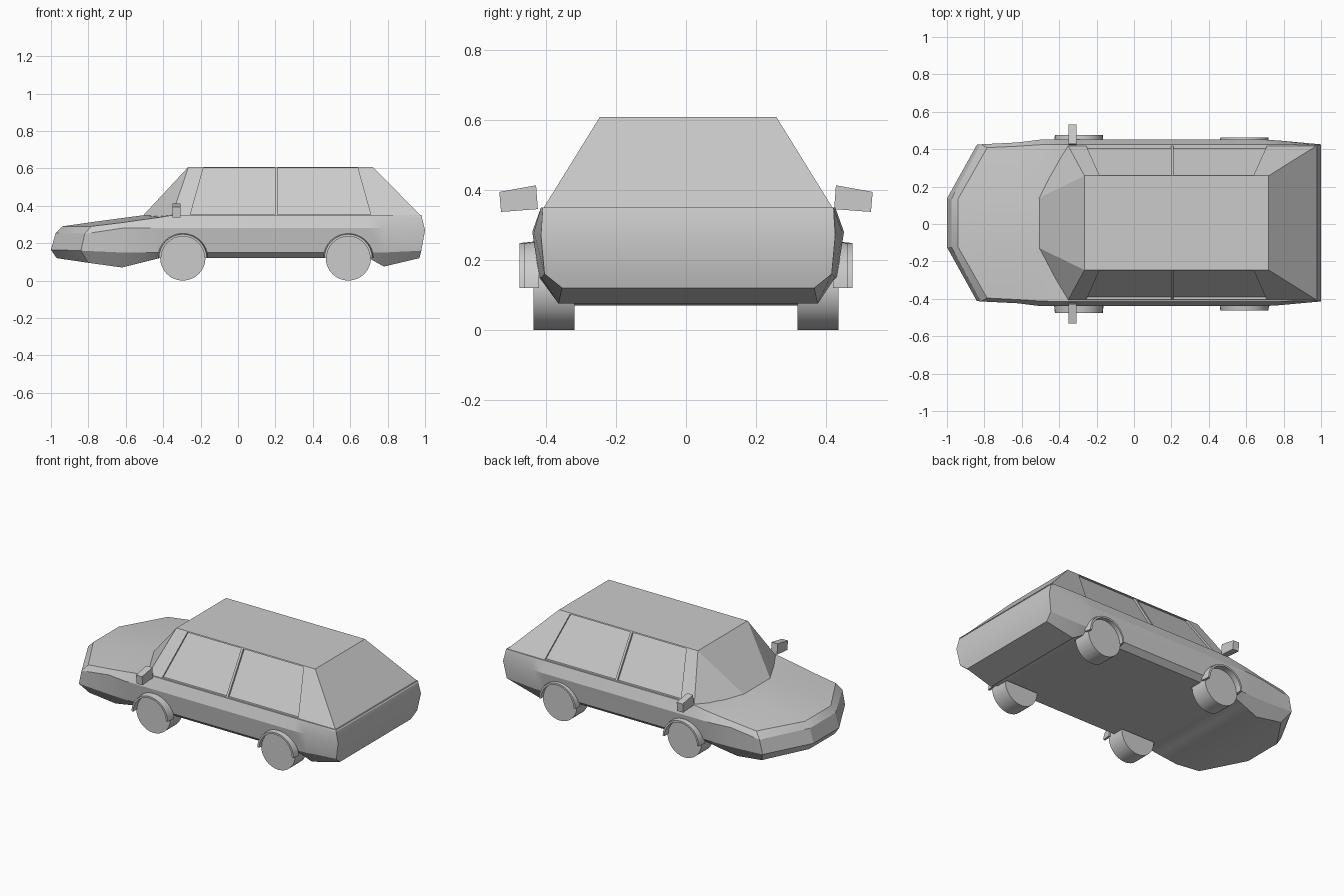
import bpy, bmesh, math
from mathutils import Matrix

if "Cube" in bpy.data.objects:
    bpy.data.objects.remove(bpy.data.objects["Cube"])

OY = 0.006  # slight sideways offset of the shell


def finish(name, bm):
    bmesh.ops.recalc_face_normals(bm, faces=bm.faces)
    me = bpy.data.meshes.new(name)
    bm.to_mesh(me)
    bm.free()
    ob = bpy.data.objects.new(name, me)
    bpy.context.collection.objects.link(ob)
    return ob


def hull(name, pts):
    bm = bmesh.new()
    for p in pts:
        bm.verts.new(p)
    bmesh.ops.convex_hull(bm, input=bm.verts)
    bmesh.ops.dissolve_limit(bm, angle_limit=0.01, verts=bm.verts, edges=bm.edges)
    return finish(name, bm)


def add_cylinder(bm, x, y, z, r, depth, seg=32):
    m = Matrix.Translation((x, y, z)) @ Matrix.Rotation(math.pi / 2, 4, 'X')
    bmesh.ops.create_cone(bm, cap_ends=True, segments=seg, radius1=r,
                          radius2=r, depth=depth, matrix=m)


def smooth(ob, angle=30):
    bpy.ops.object.select_all(action='DESELECT')
    ob.select_set(True)
    bpy.context.view_layer.objects.active = ob
    bpy.ops.object.shade_smooth_by_angle(angle=math.radians(angle))


def cut(ob, cutter):
    mod = ob.modifiers.new("cut", 'BOOLEAN')
    mod.object = cutter
    mod.operation = 'DIFFERENCE'
    mod.solver = 'EXACT'
    cutter.hide_render = True
    bpy.context.view_layer.objects.active = ob
    bpy.ops.object.modifier_apply(modifier=mod.name)
    bpy.data.objects.remove(cutter)


# lower body: columns (bottom, sill, shoulder, top, crown) from nose to tail
def col(x, b, s, m, t, c):
    return [(x, *b), (x, *s), (x, *m), (x, *t), (x, 0.13, c)]


S, M, T = (0.425, 0.15), (0.445, 0.28), (0.42, 0.35)
columns = [
    [(-.97, .13, .12), (-1, .13, .165), (-.975, .13, .255), (-.94, .13, .29), (-.94, .13, .29)],
    [(-.80, .37, .095), (-.84, .418, .16), (-.82, .42, .25), (-.785, .402, .29), (-.80, .13, .31)],
    col(-.62, (.36, .07), (.42, .15), (.43, .28), (.41, .31), .334),
    col(-.50, (.38, .10), S, M, (.418, .327), .35),
    col(-.42, (.39, .12), S, M, (.42, .338), .35),
    col(-.35, (.39, .12), S, M, T, .35),
    col(.70, (.39, .12), S, M, T, .35),
    col(.78, (.37, .075), (.42, .15), (.44, .28), T, .35),
    [(.97, .36, .12), (.98, .41, .16), (1, .42, .27), (.98, .415, .35), (.98, .13, .35)],
]
bm = bmesh.new()
left = [[bm.verts.new((x, OY + y, z)) for x, y, z in c] for c in columns]
right = [[bm.verts.new((x, OY - y, z)) for x, y, z in c] for c in columns]
rings = [a + b[::-1] for a, b in zip(left, right)]
for r0, r1 in zip(rings, rings[1:]):
    for i in range(10):
        j = (i + 1) % 10
        bm.faces.new((r0[i], r0[j], r1[j], r1[i]))
for k in (0, -1):
    for i in range(4):
        bm.faces.new((left[k][i], left[k][i + 1], right[k][i + 1], right[k][i]))
bmesh.ops.remove_doubles(bm, verts=bm.verts, dist=0.0005)
body = finish("lower_body", bm)

# wheel wells
AXLES = (-0.295, 0.59)
bm = bmesh.new()
for ax in AXLES:
    for s in (-1, 1):
        add_cylinder(bm, ax, s * 0.41, 0.12, 0.124, 0.2)
cut(body, finish("well_cutter", bm))
smooth(body, 25)

# cabin with curved windscreen base
ZB, ZT, YB, YT = 0.34, 0.608, 0.418, 0.252
pts = []
for s in (-1, 1):
    pts += [(-.515, OY + s * .13, ZB), (-.355, OY + s * YB, ZB), (.985, OY + s * YB, ZB),
            (-.265, OY + s * YT, ZT), (.72, OY + s * YT, ZT)]
cabin = hull("cabin", pts)

# recessed side windows
windows = [[(-.255, .352), (-.185, .602), (.198, .602), (.198, .352)],
           [(.212, .352), (.212, .602), (.64, .602), (.71, .352)]]
for win in windows:
    for s in (-1, 1):
        p = []
        for x, z in win:
            y = YT + (ZT - z) * (YB - YT) / (ZT - ZB)
            p += [(x, OY + s * (y - .014), z), (x, OY + s * (y + .05), z)]
        cut(cabin, hull("window_cutter", p))

# wheels and arch flares
for ax, end in zip(AXLES, ("front", "rear")):
    for s, side in ((-1, "right"), (1, "left")):
        bm = bmesh.new()
        add_cylinder(bm, ax, s * 0.377, 0.121, 0.121, 0.118)
        smooth(finish(f"{end}_{side}_wheel", bm))

        outer = 0.475 if end == "front" else 0.463
        bm = bmesh.new()
        loops = []
        for i in range(17):
            a = math.pi * i / 16
            loops.append([bm.verts.new((ax + r * math.cos(a), s * y, .12 + r * math.sin(a)))
                          for r, y in ((.116, .42), (.116, outer), (.128, outer), (.134, .42))])
        for l0, l1 in zip(loops, loops[1:]):
            for i in range(4):
                j = (i + 1) % 4
                bm.faces.new((l0[i], l0[j], l1[j], l1[i]))
        bm.faces.new(loops[0])
        bm.faces.new(loops[-1])
        smooth(finish(f"{end}_{side}_arch", bm))

# door mirrors
for s, side in ((-1, "right"), (1, "left")):
    hull(f"{side}_door_mirror",
         [(x, s * y, z) for x in (-.35, -.307)
          for y, z in ((.423, .345), (.428, .413), (.533, .394), (.528, .337))])
